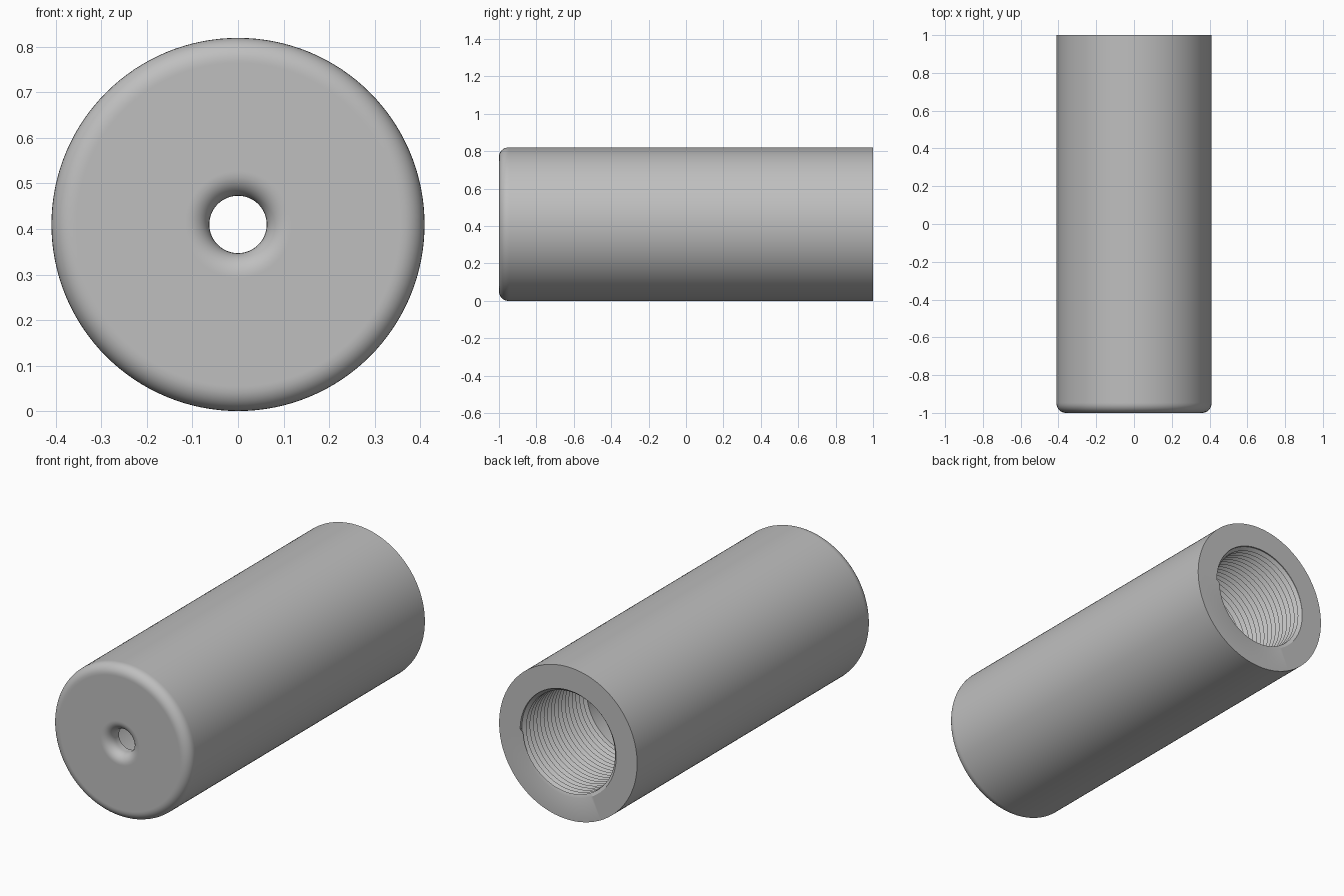
import bpy
import bmesh
from math import sin, cos, pi

cube = bpy.data.objects.get("Cube")
if cube:
    bpy.data.objects.remove(cube)

SEGS = 128
OUTER, HOLE, MAJOR, MINOR = 0.41, 0.063, 0.285, 0.268
FILLET = 0.05
FLOOR, THREAD_START, MOUTH = -0.92, 0.46, 1.0
TURNS = 18
PITCH = (MOUTH - THREAD_START) / TURNS


def arc(cr, cy, start, end, steps=8):
    """Quarter-circle profile points as (radius, y)."""
    angles = [start + (end - start) * i / steps for i in range(steps + 1)]
    return [(cr + FILLET * cos(a), cy + FILLET * sin(a)) for a in angles]


def sweep(bm, point_at, rows):
    """Skin a grid around the y axis; point_at(row, turn) gives (radius, y)."""
    grid = []
    for i in range(SEGS + 1):
        turn = i / SEGS
        a = 2 * pi * turn
        column = []
        for row in rows:
            r, y = point_at(row, turn)
            column.append(bm.verts.new((r * cos(a), y, OUTER + r * sin(a))))
        grid.append(column)
    for left, right in zip(grid, grid[1:]):
        for j in range(len(rows) - 1):
            bm.faces.new((left[j], left[j + 1], right[j + 1], right[j]))


def thread_point(row, turn):
    """Helical V thread, trimmed flat at both ends."""
    y = THREAD_START + (row / 2 + turn) * PITCH
    if y <= THREAD_START + 1e-5:
        return MINOR, THREAD_START
    if y >= MOUTH - 1e-5:
        return MAJOR, MOUTH
    return (MAJOR if row % 2 else MINOR), y


# Sleeve shell: back rim, outer wall, rounded front, pierced end wall, bore
edge = -1 + FILLET
profile = [(MAJOR, MOUTH), (OUTER, MOUTH), (OUTER, edge + 0.005)]
profile += arc(OUTER - FILLET, edge, 0, -pi / 2)
profile += [(OUTER - FILLET - 0.005, -1), (HOLE + FILLET + 0.005, -1)]
profile += arc(HOLE + FILLET, edge, -pi / 2, -pi)
profile += [(HOLE, FLOOR), (MINOR, FLOOR), (MINOR, THREAD_START)]

bm = bmesh.new()
sweep(bm, lambda row, turn: profile[row], range(len(profile)))

# Internal thread, welded to the shell
sweep(bm, thread_point, range(-2, 2 * TURNS + 1))
bmesh.ops.remove_doubles(bm, verts=bm.verts, dist=1e-5)
bmesh.ops.recalc_face_normals(bm, faces=bm.faces)

mesh = bpy.data.meshes.new("threaded_sleeve")
bm.to_mesh(mesh)
bm.free()
sleeve = bpy.data.objects.new("threaded_sleeve", mesh)
bpy.context.collection.objects.link(sleeve)

# Plain grey finish
grey = bpy.data.materials.new("plain_grey")
grey.use_nodes = True
colour = (0.52, 0.52, 0.52, 1)
grey.diffuse_color = colour
grey.node_tree.nodes["Principled BSDF"].inputs["Base Color"].default_value = colour
mesh.materials.append(grey)

bpy.ops.object.select_all(action="DESELECT")
sleeve.select_set(True)
bpy.context.view_layer.objects.active = sleeve
bpy.ops.object.shade_smooth_by_angle(angle=pi / 6)
